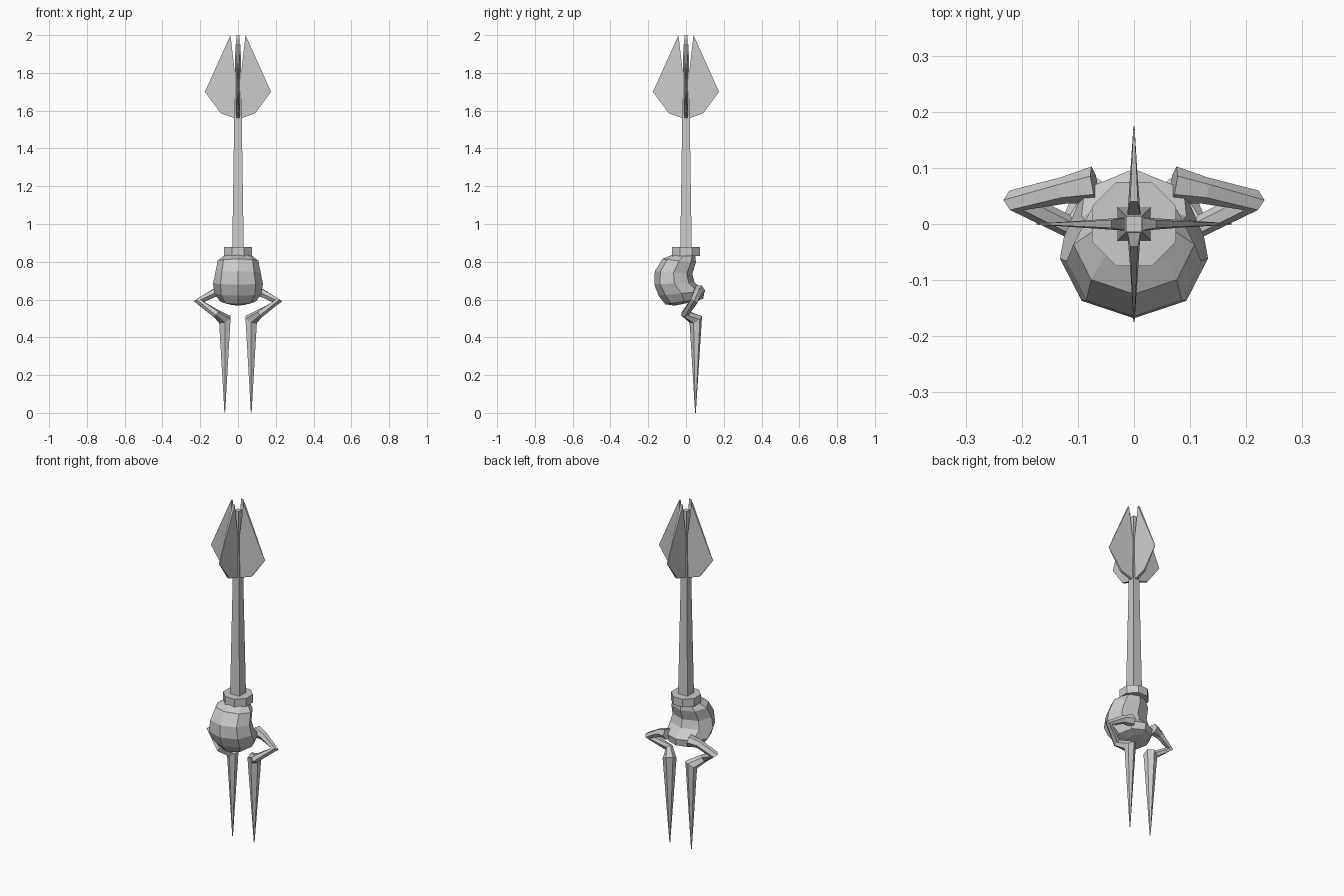
import bpy, bmesh
from math import pi, sin, cos, sqrt

if "Cube" in bpy.data.objects:
    bpy.data.objects.remove(bpy.data.objects["Cube"])


def make(name, verts, faces):
    me = bpy.data.meshes.new(name)
    bm = bmesh.new()
    vs = [bm.verts.new(v) for v in verts]
    for f in faces:
        bm.faces.new([vs[i] for i in f])
    bmesh.ops.recalc_face_normals(bm, faces=bm.faces)
    bm.to_mesh(me)
    bm.free()
    ob = bpy.data.objects.new(name, me)
    bpy.context.collection.objects.link(ob)
    return ob


def loft(name, rings):
    n = len(rings[0])
    verts = [p for r in rings for p in r]
    faces = [(k*n + i, k*n + (i+1) % n, (k+1)*n + (i+1) % n, (k+1)*n + i)
             for k in range(len(rings) - 1) for i in range(n)]
    faces += [tuple(range(n)), tuple(range((len(rings)-1)*n, len(rings)*n))]
    return make(name, verts, faces)


def circle(r, z, n):
    # polygon with flat sides facing the axes, r is centre-to-side distance
    r /= cos(pi / n)
    return [(r*cos((2*i+1)*pi/n), r*sin((2*i+1)*pi/n), z) for i in range(n)]


# Square tapered shaft and octagonal collar
loft("shaft", [circle(0.031, 0.83, 4), circle(0.014, 1.95, 4)])
loft("collar", [circle(0.075, 0.83, 8), circle(0.075, 0.877, 8)])

# Faceted body: half width, front y, back y, front z, back z
body = [
    (0.065, -0.065, 0.05, 0.84, 0.84),
    (0.108, -0.125, 0.052, 0.815, 0.795),
    (0.120, -0.165, 0.033, 0.75, 0.735),
    (0.132, -0.168, 0.045, 0.68, 0.69),
    (0.125, -0.145, 0.098, 0.62, 0.645),
    (0.095, -0.11, 0.092, 0.575, 0.605),
    (0.045, -0.06, 0.05, 0.568, 0.59),
]
rings = []
for w, yf, yb, zf, zb in body:
    ring = []
    for i in range(8):
        a = i * pi / 4
        t = (1 + cos(a)) / 2          # 1 at front, 0 at back
        ring.append((w*sin(a), yb + (yf-yb)*t, zb + (zf-zb)*t))
    rings.append(ring)
loft("body", rings)

# Four blade fins around the shaft tip: radius, height, half thickness
fin = [(0.0, 1.555, 0.010), (0.09, 1.585, 0.006), (0.175, 1.70, 0.001),
       (0.04, 2.0, 0.007), (0.012, 1.76, 0.012)]
n = len(fin)
faces = [tuple(range(n)), tuple(range(n, 2*n))]
faces += [(i, (i+1) % n, n + (i+1) % n, n + i) for i in range(n)]
for k in range(4):
    ob = make(f"fin_{k+1}", [(r, s*t, z) for s in (-1, 1) for r, z, t in fin], faces)
    ob.rotation_euler.z = k * pi / 2

# Bent legs ending in long spikes: x, y, z, radius
leg = [(0.07, 0.07, 0.645, 0.033), (0.125, 0.06, 0.635, 0.024),
       (0.21, 0.042, 0.590, 0.023), (0.115, -0.005, 0.525, 0.023),
       (0.07, 0.052, 0.495, 0.037), (0.07, 0.05, 0.0, 0.002)]
for side, s in (("right", 1), ("left", -1)):
    cu = bpy.data.curves.new(f"leg_{side}", 'CURVE')
    cu.dimensions = '3D'
    cu.bevel_depth = 1.0
    cu.bevel_resolution = 1
    cu.use_fill_caps = True
    sp = cu.splines.new('POLY')
    sp.points.add(len(leg) - 1)
    for p, (x, y, z, r) in zip(sp.points, leg):
        p.co = (s*x, y, z, 1)
        p.radius = r
    sp.use_smooth = False
    ob = bpy.data.objects.new(f"leg_{side}", cu)
    bpy.context.collection.objects.link(ob)
    bpy.ops.object.select_all(action='DESELECT')
    ob.select_set(True)
    bpy.context.view_layer.objects.active = ob
    bpy.ops.object.convert(target='MESH')
